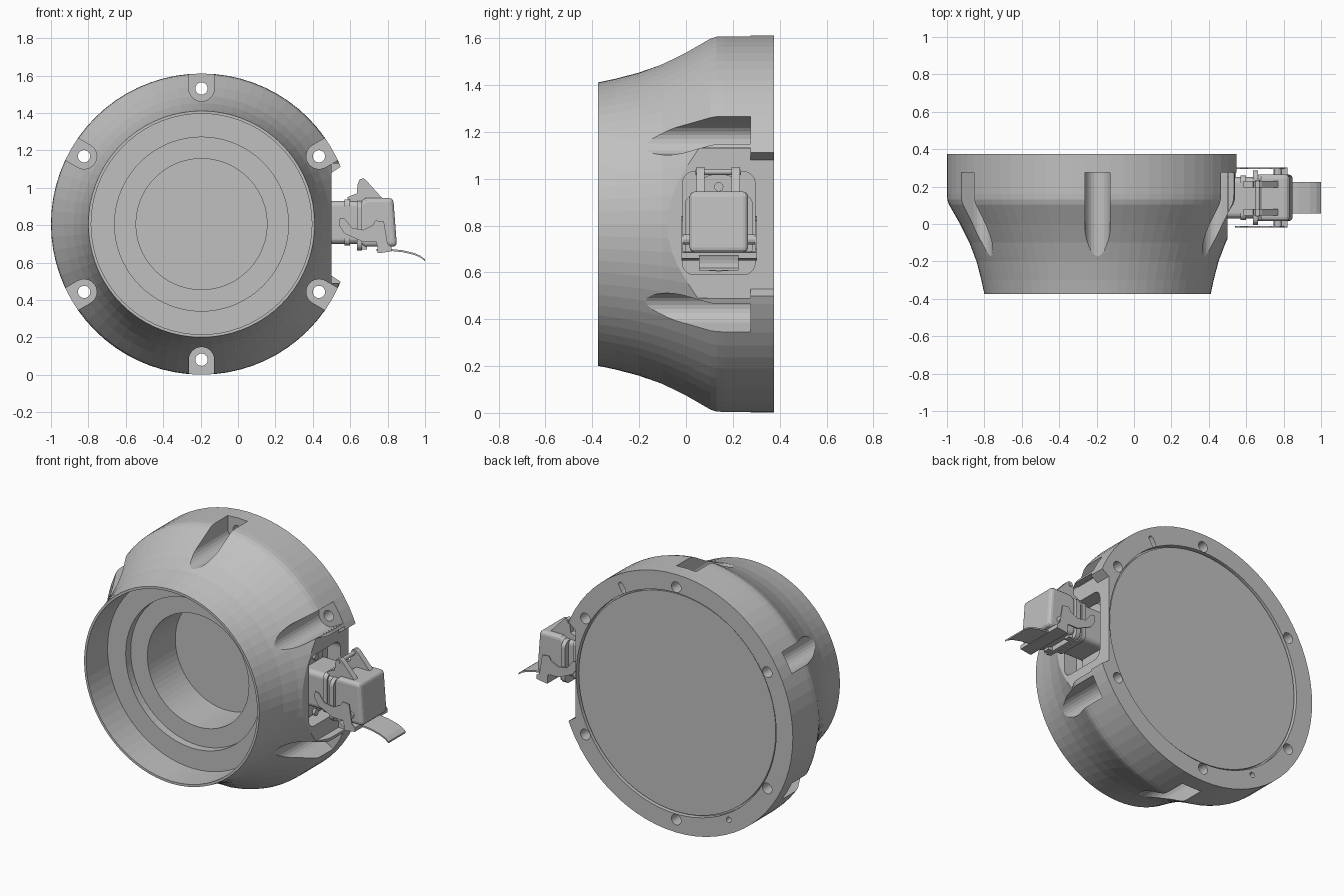
import bpy, bmesh, math
from math import sin, cos, pi

if "Cube" in bpy.data.objects:
    bpy.data.objects.remove(bpy.data.objects["Cube"])

CX, CZ, R = -0.195, 0.806, 0.805      # housing axis (runs along y) and radius

grey = bpy.data.materials.new("grey_metal")
grey.diffuse_color = (0.53, 0.53, 0.53, 1)
grey.use_nodes = True
grey.node_tree.nodes["Principled BSDF"].inputs["Base Color"].default_value = grey.diffuse_color


def make(name, bm, bevel=0):
    bmesh.ops.recalc_face_normals(bm, faces=bm.faces[:])
    me = bpy.data.meshes.new(name)
    bm.to_mesh(me)
    bm.free()
    me.materials.append(grey)
    ob = bpy.data.objects.new(name, me)
    bpy.context.collection.objects.link(ob)
    if bevel:
        m = ob.modifiers.new("bevel", 'BEVEL')
        m.width, m.segments = bevel, 3
        m.limit_method, m.angle_limit = 'ANGLE', math.radians(40)
    return ob


def prism(name, pts, a, b, axis='Y', bevel=0):
    """Extrude a 2D outline along y (points are x,z) or x (points are y,z)."""
    bm = bmesh.new()
    put = (lambda p, t: (p[0], t, p[1])) if axis == 'Y' else (lambda p, t: (t, p[0], p[1]))
    lo = [bm.verts.new(put(p, a)) for p in pts]
    hi = [bm.verts.new(put(p, b)) for p in pts]
    bm.faces.new(lo)
    bm.faces.new(hi)
    n = len(pts)
    for i in range(n):
        j = (i + 1) % n
        bm.faces.new((lo[i], lo[j], hi[j], hi[i]))
    return make(name, bm, bevel)


def arc(u, v, r, a0, a1, n):
    return [(u + r * cos(a0 + (a1 - a0) * i / n), v + r * sin(a0 + (a1 - a0) * i / n))
            for i in range(n + 1)]


def circle(u, v, r, n=20):
    return arc(u, v, r, 0, 2 * pi, n)[:-1]


def rrect(u0, u1, v0, v1, r):
    out = []
    for k, (u, v) in enumerate(((u1 - r, v1 - r), (u0 + r, v1 - r), (u0 + r, v0 + r), (u1 - r, v0 + r))):
        out += arc(u, v, r, k * pi / 2, (k + 1) * pi / 2, 5)
    return out


def radial(pts, a):
    """Place (along radius, across) points around the housing axis."""
    return [(CX + p * cos(a) - q * sin(a), CZ + p * sin(a) + q * cos(a)) for p, q in pts]


def cut(target, cutter):
    m = target.modifiers.new("cut", 'BOOLEAN')
    m.operation, m.solver, m.object = 'DIFFERENCE', 'EXACT', cutter
    bpy.context.view_layer.objects.active = target
    bpy.ops.object.modifier_apply(modifier=m.name)
    bpy.data.objects.remove(cutter)


# Housing: turned profile (radius, y) with stepped bore, flared body and back cover
profile = [(0, .16), (.35, .16), (.35, -.115), (.465, -.115), (.465, -.165), (.59, -.165),
           (.59, -.375), (.605, -.375), (.621, -.3), (.647, -.2), (.685, -.1), (.735, 0),
           (.775, .07), (.795, .105), (.803, .13), (R, .16), (R, .375), (.69, .375),
           (.69, .345), (.68, .345), (.68, .365), (0, .365)]
SEG = 72
bm = bmesh.new()
rings = []
for r, y in profile:
    if r == 0:
        rings.append([bm.verts.new((CX, y, CZ))] * SEG)
    else:
        rings.append([bm.verts.new((CX + r * cos(2 * pi * i / SEG), y, CZ + r * sin(2 * pi * i / SEG)))
                      for i in range(SEG)])
for A, B in zip(rings, rings[1:]):
    for i in range(SEG):
        j = (i + 1) % SEG
        bm.faces.new(list(dict.fromkeys((A[i], A[j], B[j], B[i]))))
housing = make("housing", bm)

# Six bolt slots with through holes in the back flange
for k in range(6):
    a = pi / 6 + k * pi / 3
    slot = [(1.0, .068)] + arc(.725, 0, .068, pi / 2, 1.5 * pi, 12) + [(1.0, -.068)]
    cut(housing, prism("slot_cutter", radial(slot, a), -.6, .275))
    cut(housing, prism("hole_cutter", radial(circle(.725, 0, .033), a), .2, .5))

# Locating slot and pin hole on the back face
pin_slot = arc(.745, 0, .015, -pi / 2, pi / 2, 6) + arc(.705, 0, .015, pi / 2, 1.5 * pi, 6)
cut(housing, prism("pin_slot_cutter", radial(pin_slot, math.radians(59)), .3, .5))
cut(housing, prism("pin_hole_cutter", radial(circle(.727, 0, .017), math.radians(240)), .3, .5))

# Flat side face for the connector, with chamfered ends and a pocket
cut(housing, prism("flat_cutter", [(.5, .53), (.56, .49), (.8, .49), (.8, 1.12), (.56, 1.12), (.5, 1.08)], -.6, .6))
cut(housing, prism("flat_front_cutter", [(.5, .49), (.8, .49), (.8, 1.13), (.5, 1.13)], -.6, .275))
cut(housing, prism("pocket_cutter", rrect(-.015, .295, .59, 1.03, .05), .41, .8, 'X'))

# Connector base in the pocket with two screws
prism("connector_base", rrect(.06, .22, .605, 1.015, .05), .40, .43, 'X')
for z in (.965, .62):
    prism("base_screw", circle(.14, z, .02, 12), .42, .445, 'X')

# Connector body, collars and hood
prism("connector_body", rrect(.03, .25, .70, .93, .03), .40, .66, 'X')
prism("body_band", rrect(.022, .258, .692, .938, .03), .57, .60, 'X')
prism("connector_collar", rrect(-.005, .285, .665, .93, .04), .635, .662, 'X')
prism("connector_hood", [(.65, .70), (.68, .685), (.85, .685), (.83, .945), (.68, .945), (.65, .92)],
      .015, .265, bevel=.022)

# Hinge lugs on top, joined by a pin
for y in (.045, .195):
    prism("hinge_lug", [(.59, .92), (.585, .95), (.635, .97), (.64, 1.02), (.65, 1.045), (.67, 1.05),
                        (.685, 1.04), (.78, .935), (.74, .92)], y, y + .035)
prism("hinge_pin", circle(.662, 1.028, .012, 12), .04, .235)

# Latch side plates with pivots
latch = [(.54, .80), (.545, .84), (.57, .835), (.61, .785), (.67, .775), (.72, .80), (.735, .825),
         (.78, .82), (.80, .70), (.82, .685), (.82, .66), (.75, .65), (.74, .71), (.67, .71), (.57, .755)]
for y in (-.02, .295):
    prism("latch_plate", latch, y, y + .008)
    prism("latch_pivot", circle(.77, .74, .022, 12), min(y, .255), max(y + .008, .025))

# Latch bridge and curved release handle
prism("latch_bridge", [(.745, .65), (.82, .66), (.82, .685), (.745, .69)], -.02, .303)
path = [(.74, .662), (.82, .662), (.88, .656), (.94, .642), (.975, .627), (1.0, .608)]
prism("release_handle", path + [(x, z + .01) for x, z in reversed(path)], .055, .225)

# Lower catch tabs under the collar
for y in (.03, .21):
    prism("catch_tab", [(.65, .71), (.65, .67), (.69, .67), (.69, .71)], y, y + .04)
